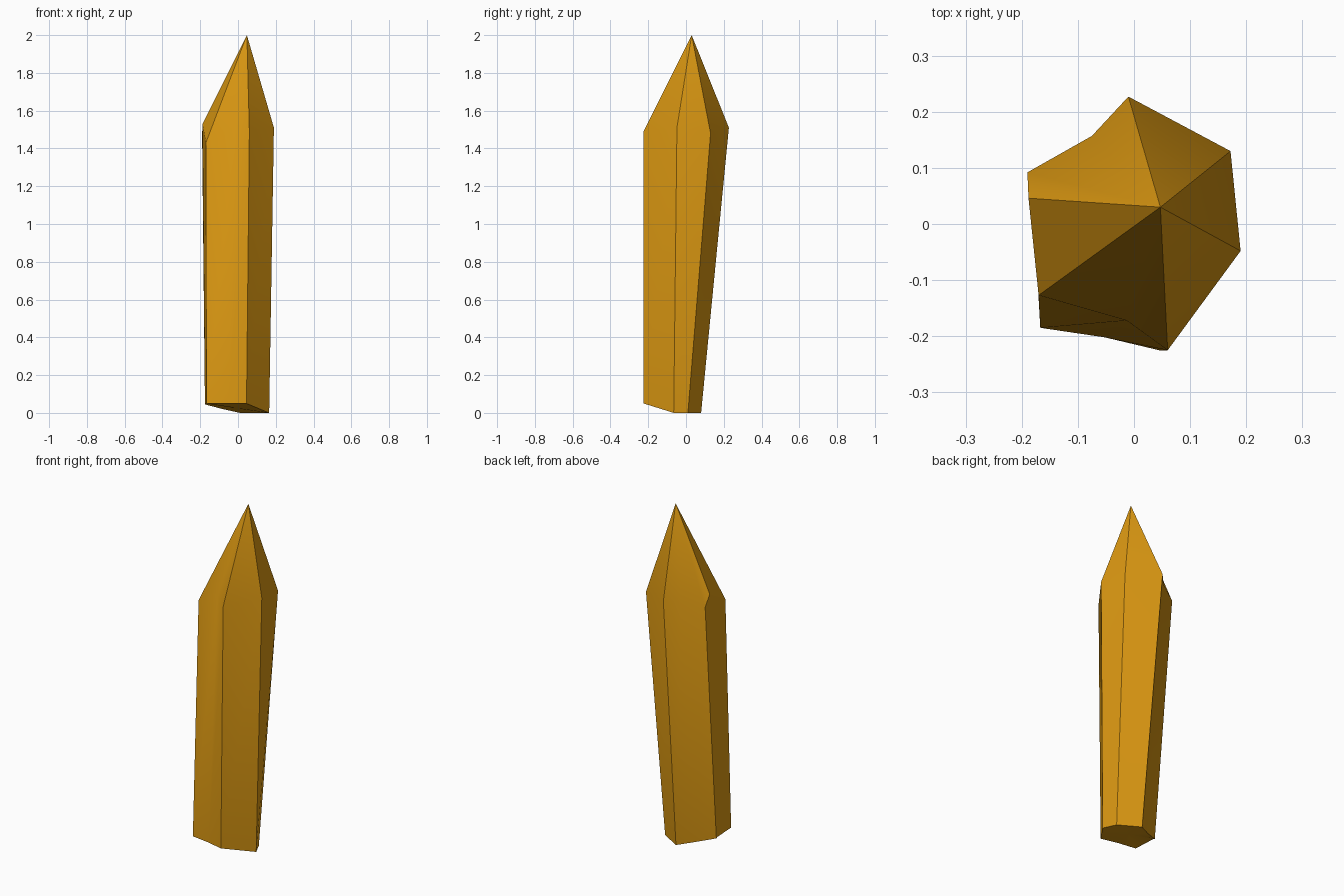
import bpy
import bmesh
import math

# Remove the default cube
default_cube = bpy.data.objects.get("Cube")
if default_cube:
    bpy.data.objects.remove(default_cube, do_unlink=True)

# Amber material
amber = bpy.data.materials.new("amber")
amber.use_nodes = True
colour = (0.70, 0.31, 0.006, 1)
amber.diffuse_color = colour
shader = next(n for n in amber.node_tree.nodes if n.type == "BSDF_PRINCIPLED")
shader.inputs["Base Color"].default_value = colour

# Shoulder and base outlines of the irregular prism, clockwise from the back
shoulder = [(-.01, .227, 1.51), (.172, .13, 1.48), (.19, -.048, 1.51),
            (.06, -.225, 1.49), (-.013, -.172, 1.52), (-.17, -.127, 1.43),
            (-.188, .046, 1.53), (-.19, .092, 1.47), (-.075, .157, 1.5)]
base = [(.01, .08, 0), (.13, .01, 0), (.165, -.065, 0),
        (.045, -.225, .05), (-.052, -.202, .05), (-.167, -.185, .05),
        (-.175, -.045, .05), (-.175, -.035, .045), (-.08, .02, .02)]
tip = (.047, .03, 2)
base_centre = (-.01, -.06, .025)

# Crystal body: side walls, pointed cap and base
bm = bmesh.new()
upper = [bm.verts.new(p) for p in shoulder]
lower = [bm.verts.new(p) for p in base]
apex = bm.verts.new(tip)
centre = bm.verts.new(base_centre)
for i in range(len(upper)):
    j = (i + 1) % len(upper)
    bm.faces.new((upper[i], upper[j], lower[j], lower[i]))
    bm.faces.new((apex, upper[j], upper[i]))
    bm.faces.new((centre, lower[i], lower[j]))
bmesh.ops.recalc_face_normals(bm, faces=bm.faces)

mesh = bpy.data.meshes.new("crystal_shard")
bm.to_mesh(mesh)
bm.free()
mesh.materials.append(amber)
crystal = bpy.data.objects.new("crystal_shard", mesh)
bpy.context.collection.objects.link(crystal)

# Soften the shallow shoulder, keep the long ridges crisp
bpy.ops.object.select_all(action="DESELECT")
crystal.select_set(True)
bpy.context.view_layer.objects.active = crystal
bpy.ops.object.shade_smooth_by_angle(angle=math.radians(28))
